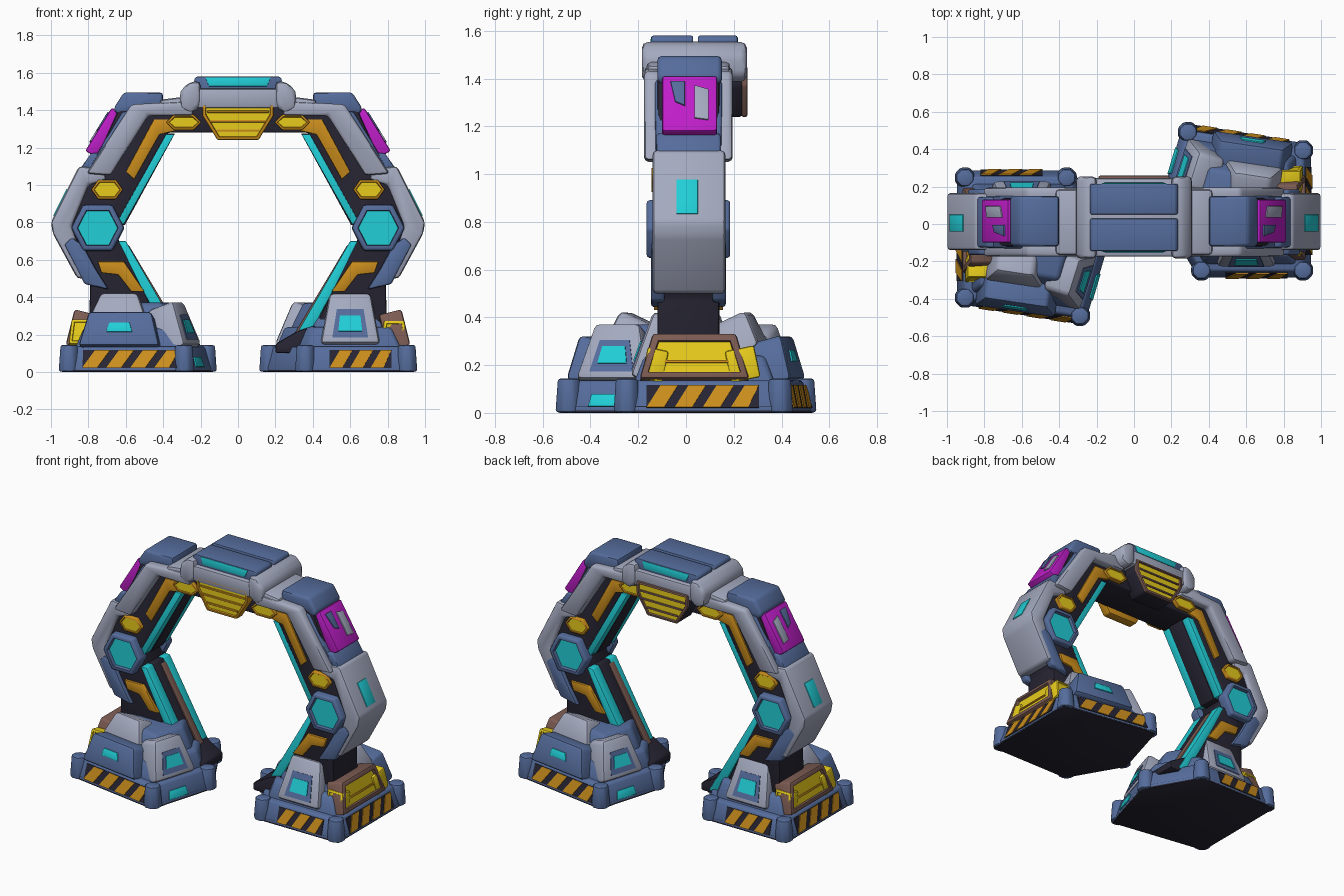
import bpy, bmesh, math
from mathutils import Matrix, Vector

if "Cube" in bpy.data.objects:
    bpy.data.objects.remove(bpy.data.objects["Cube"])

def colour(name, rgb):
    m = bpy.data.materials.new(name)
    m.diffuse_color = (*rgb, 1)
    m.use_nodes = True
    m.node_tree.nodes["Principled BSDF"].inputs["Base Color"].default_value = m.diffuse_color
    return m

GREY = colour("light_grey", (.37, .40, .52))
BLUE = colour("steel_blue", (.09, .15, .33))
DARK = colour("dark_navy", (.02, .018, .032))
CYAN = colour("cyan", (.015, .62, .68))
YELLOW = colour("yellow", (.83, .62, .012))
ORANGE = colour("orange", (.60, .27, .012))
PINK = colour("magenta", (.52, .013, .58))
BROWN = colour("brown", (.2, .105, .085))

YC = .01                                        # depth centre of the arch
I = Matrix.Identity(4)
MX = Matrix.Diagonal((-1, 1, 1, 1))
MY = Matrix.Translation((0, 2 * YC, 0)) @ Matrix.Diagonal((1, -1, 1, 1))
ONE, X, F4 = [I], [I, MX], [I, MX, MY, MX @ MY]
C2 = [I, Matrix.Rotation(math.pi, 4, 'Z')]

def frame(pos, n=(0, -1), tilt=0):
    """Local x runs along a wall, y up it, z out of it; tilt leans it back."""
    n = Vector((*n, 0)).normalized()
    up, t = Vector((0, 0, 1)), math.radians(tilt)
    y, z = up * math.cos(t) - n * math.sin(t), n * math.cos(t) + up * math.sin(t)
    m = Matrix((up.cross(n), y, z)).transposed().to_4x4()
    m.translation = pos
    return m

def slab(name, pts, depth, mat, m=I, copies=ONE, bevel=.012, taper=1, inset=None):
    """Extruded outline with soft edges; inset = (border, sink, colour) on its cap."""
    bm = bmesh.new()
    c = sum((Vector(p) for p in pts), Vector((0, 0))) / len(pts)
    lo = [bm.verts.new((*p, 0)) for p in pts]
    hi = [bm.verts.new((*(c + (Vector(p) - c) * taper), depth)) for p in pts]
    bm.faces.new(lo[::-1])
    bm.faces.new(hi)
    for i in range(len(pts)):
        j = (i + 1) % len(pts)
        bm.faces.new((lo[i], lo[j], hi[j], hi[i]))
    bmesh.ops.recalc_face_normals(bm, faces=bm.faces)
    if bevel:
        bmesh.ops.bevel(bm, geom=bm.edges[:], offset=bevel, segments=2,
                        profile=.5, affect='EDGES', clamp_overlap=True)
    if inset:
        cap = max(bm.faces, key=lambda f: (round(f.calc_center_median().z, 4), f.calc_area()))
        bmesh.ops.inset_region(bm, faces=[cap], thickness=inset[0], depth=0)
        bmesh.ops.inset_region(bm, faces=[cap], thickness=.004, depth=-inset[1])
        cap.material_index = 1
    bm.transform(m)
    source = bm.verts[:] + bm.edges[:] + bm.faces[:]
    for k in copies[1:]:
        new = bmesh.ops.duplicate(bm, geom=source)["geom"]
        bmesh.ops.transform(bm, matrix=k, verts=[v for v in new if isinstance(v, bmesh.types.BMVert)])
    bmesh.ops.recalc_face_normals(bm, faces=bm.faces)
    me = bpy.data.meshes.new(name)
    bm.to_mesh(me)
    bm.free()
    me.materials.append(mat)
    if inset:
        me.materials.append(inset[2])
    me.shade_smooth()
    me.set_sharp_from_angle(angle=math.radians(40))
    ob = bpy.data.objects.new(name, me)
    bpy.context.collection.objects.link(ob)

def prism(name, pts, y0, y1, mat, copies=X, **kw):
    """Front-view outline running from depth y0 back to y1."""
    slab(name, pts, y1 - y0, mat, frame((0, y1, 0)), copies, **kw)

def both(pts):
    return pts + [(-x, z) for x, z in reversed(pts)]

def trap(w, top, h, y=0):
    return [(-w, y), (w, y), (top, y + h), (-top, y + h)]

def hexagon(cx, cz, rx, rz):
    return [(cx + rx * a, cz + rz * b) for a, b in
            ((1, 0), (.55, 1), (-.55, 1), (-1, 0), (-.55, -1), (.55, -1))]

# --- Arch: dark core, inner light strips and the dark liners between them
prism("arch_core", both([(.375, 1.28), (.665, .76), (.35, .12), (.80, .12), (.79, .48),
                         (.92, .78), (.64, 1.40), (.58, 1.43)]), -.12, .14, DARK, ONE)
UPPER = [(.34, 1.27), (.40, 1.27), (.68, .79), (.61, .79)]
LOWER = [(.60, .70), (.65, .70), (.34, .12), (.265, .12)]
prism("upper_light_strip", UPPER, -.115, -.055, CYAN, F4, bevel=.004)
prism("lower_light_strip", LOWER, -.115, -.045, CYAN, F4, bevel=.004)
prism("upper_liner", [(.337, 1.275), (.40, 1.275), (.68, .785), (.605, .785)], -.055, .075, DARK, bevel=.004)
prism("lower_liner", LOWER, -.045, .065, DARK, bevel=.004)
prism("brown_strip", [(-.585, .68), (-.66, .68), (-.34, .12), (-.25, .12)], .02, .075, BROWN, C2, bevel=.006)

# --- Arch: shoulders and upper legs
prism("shoulder_rail", [(.24, 1.37), (.48, 1.37), (.68, 1.05), (.81, 1.06), (.57, 1.43), (.24, 1.45)],
      -.175, -.10, GREY, F4, bevel=.018)
prism("upper_leg_body", [(.52, 1.41), (.62, 1.39), (.80, 1.09), (.70, 1.06)], -.13, .15, BLUE, bevel=.015)
prism("leg_bracket", [(.72, 1.17), (.785, 1.17), (.845, 1.085), (.74, 1.06)], -.125, .145, BLUE)
prism("shoulder_bridge", [(.26, 1.40), (.42, 1.40), (.42, 1.455), (.26, 1.475)], -.165, .185, GREY, bevel=.02)
prism("shoulder_cap", [(.40, 1.38), (.65, 1.375), (.665, 1.41), (.61, 1.495), (.40, 1.495)],
      -.12, .15, BLUE, bevel=.02)
side = frame((.755, .015, 1.145), (1, 0), 31.5)
slab("magenta_panel", trap(.115, .115, .27), .072, PINK, side, X, bevel=.01)
slab("panel_window", [(.02, .06), (.08, .05), (.08, .2), (.02, .22)], .079, GREY, side, X, bevel=.002)
slab("panel_wedge", [(-.02, .12), (-.02, .24), (-.08, .24), (-.06, .14)], .079, BLUE, side, X, bevel=.002)

# --- Arch: knees and lower legs
prism("knee_shell", [(.70, 1.03), (.73, 1.09), (.85, 1.10), (1.0, .80), (.99, .74), (.86, .50),
                     (.80, .50), (.89, .78), (.80, 1.0)], -.14, .165, GREY, bevel=.018)
slab("knee_light", trap(.045, .045, .16), .012, CYAN, frame((.978, .005, .83), (1, 0), 26.5), X, bevel=.003)
prism("shin_plate", [(.89, .72), (.93, .68), (.82, .47), (.69, .44), (.76, .55), (.83, .68)],
      -.147, -.09, BLUE, F4)
prism("knee_hexagon", hexagon(.75, .77, .145, .125), -.165, -.09, BLUE, F4, taper=.96,
      inset=(.016, .022, CYAN))
prism("knee_vent", hexagon(.70, .975, .085, .052), -.145, -.10, ORANGE, F4, bevel=.006,
      inset=(.006, .006, YELLOW))
prism("inner_trim", [(.33, 1.29), (.42, 1.27), (.555, 1.03), (.60, 1.07), (.45, 1.35), (.33, 1.35)],
      -.13, -.11, ORANGE, F4, bevel=.004)
prism("shin_trim", [(.50, .43), (.57, .43), (.64, .52), (.73, .53), (.75, .59), (.61, .59)],
      -.135, -.11, ORANGE, F4, bevel=.004)
prism("beam_vent", hexagon(.29, 1.335, .095, .042), -.15, -.11, ORANGE, F4, bevel=.006,
      inset=(.006, .006, YELLOW))

# --- Crown block: grey ends and ledge, blue top slabs with lights on their outer walls
prism("crown_end", [(.20, 1.42), (.25, 1.38), (.31, 1.41), (.31, 1.50), (.26, 1.55), (.20, 1.555)],
      -.185, .255, GREY, X, bevel=.025)
prism("crown_centre", both([(.24, 1.41), (.24, 1.515)]), -.175, .245, GREY, ONE, bevel=.015)
prism("crown_core", both([(.22, 1.45), (.22, 1.555)]), -.11, .18, GREY, ONE, bevel=.005)
for i, (y0, y1) in enumerate([(-.145, .03), (.05, .215)]):
    prism("crown_slab_%d" % (i + 1), both([(.225, 1.48), (.235, 1.565), (.22, 1.58)]), y0, y1, BLUE, ONE, bevel=.008)
for tag, y, n in (("front", -.137, (0, -1)), ("back", .207, (0, 1))):
    slab("crown_light_" + tag, trap(.155, .175, .047, .013), .016, CYAN, frame((0, y, 1.513), n, 6), bevel=.002)

# Yellow grilles under the crown
GRILLE = [(-.11, 0), (.11, 0), (.19, .13), (.19, .21), (-.19, .21), (-.19, .13)]
prism("grille_block", [(x, z + 1.24) for x, z in GRILLE], .1, .238, DARK, ONE)
for tag, y, n, mat, d in (("front", -.11, (0, -1), ORANGE, .065), ("back", .232, (0, 1), BROWN, .026)):
    m = frame((0, y, 1.24), n)
    slab("grille_" + tag, GRILLE, d, mat, m, bevel=.008, inset=(.009, .010, YELLOW))
    for k, w in enumerate((.115, .15, .165)):
        slab("grille_bar_%s_%d" % (tag, k + 1), trap(w, w, .012, .045 + .05 * k), d - .002, mat, m, bevel=.003)

# --- Feet: built at -x and repeated by a half turn
BASE = [(-.95, .29), (-.95, -.43), (-.26, -.54), (-.125, -.08), (-.34, .29)]
CEN = sum((Vector(p) for p in BASE), Vector((0, 0))) / 5

def scaled(s):
    return [tuple(CEN + (Vector(p) - CEN) * s) for p in BASE]

def lift(z):
    return Matrix.Translation((0, 0, z))

slab("foot_sole", scaled(.985), .03, DARK, I, C2, bevel=.004)
slab("foot_base", BASE, .13, BLUE, lift(.006), C2, bevel=.014, taper=.9)
slab("foot_tier", scaled(.82), .12, BLUE, lift(.12), C2, bevel=.02, taper=.85)
slab("foot_hub", scaled(.62), .14, BLUE, lift(.23), C2, bevel=.02, taper=.72)
prism("inner_step", [(-.45, .10), (-.45, .26), (-.32, .22), (-.20, .15), (-.20, .10)],
      -.10, .13, DARK, C2)

# Corner bumpers on the base
for i, p in enumerate(BASE):
    c = CEN + (Vector(p) - CEN) * .89
    ring = [(c.x + .06 * math.cos((a + .5) * math.pi / 4), c.y + .06 * math.sin((a + .5) * math.pi / 4))
            for a in range(8)]
    slab("corner_bumper_%d" % (i + 1), ring, .142, BLUE, lift(.002), C2, bevel=.012, taper=.82)

# Hazard stripes and light plate along the base walls
for tag, i, w, shift in (("outer", 0, .235, 0), ("front", 1, .26, .03), ("back", 4, .165, .01), ("light", 2, .075, -.03)):
    p, q = Vector(BASE[i]), Vector(BASE[(i + 1) % 5])
    n = Vector(((q - p).y, -(q - p).x)).normalized()
    mid = (p + q) / 2
    if n.dot(mid - CEN) < 0:
        n = -n
    tilt = math.degrees(math.atan(.1 * n.dot(mid - CEN) / .13))
    m = frame((mid.x, mid.y, .006), n, tilt) @ Matrix.Translation((shift, 0, 0))
    if tag == "light":
        slab("base_light", trap(w, w * .85, .055, .02), .008, CYAN, m, C2, bevel=.002)
        continue
    slab("hazard_plate_" + tag, trap(w, w, .1, .015), .005, DARK, m, C2, bevel=0)
    count = 3 if tag == "back" else 4
    step = 2 * w / count
    for k in range(count):
        x = -w + k * step
        slab("hazard_%s_%d" % (tag, k + 1), [(x, .016), (x + step * .62, .016),
             (min(x + step * 1.12, w), .114), (x + step * .5, .114)], .009, ORANGE, m, C2, bevel=0)

# Pods around the foot
F = (-.147, -.989)
slab("front_block", trap(.22, .17, .19), .2, BLUE, frame((-.61, -.28, .09), F, 15), C2, bevel=.02)
slab("front_block_light", trap(.07, .055, .05, .075), .207, CYAN, frame((-.61, -.28, .09), F, 15), C2, bevel=.003)
slab("front_pod", trap(.16, .10, .16), .2, GREY, frame((-.62, -.15, .2), F, 25), C2, bevel=.025)
for tag, pos, n, w, top, h in (("inner_pod", (-.38, -.27, .09), (.955, -.3), .16, .10, .25),
                               ("back_pod", (-.6, .085, .1), (0, 1), .16, .11, .29)):
    m = frame(pos, n, 20)
    slab(tag, trap(w, top, h), .16, GREY, m, C2, bevel=.025)
    slab(tag + "_panel", trap(w * .60, top * .65, h * .56, .03), .164, BLUE, m, C2, bevel=0)
    slab(tag + "_light", trap(w * .40, top * .50, h * .30, .065), .169, CYAN, m, C2, bevel=0)

# Brown side frame with yellow lamps on its face and both ends
m = frame((-.80, -.035, .115), (-1, 0), 14)
slab("side_frame", trap(.23, .175, .195), .125, BROWN, m, C2, bevel=.014, inset=(.022, .018, YELLOW))
slab("side_lamp_bar", trap(.17, .165, .012, .07), .116, ORANGE, m, C2, bevel=.003)
for tag, y, n, d in (("front", -.19, (0, -1), .125), ("back", .10, (0, 1), .09)):
    slab("end_lamp_" + tag, trap(.07, .055, .135), d, YELLOW, frame((-.835, y, .125), n, 12), C2,
         bevel=.01, inset=(.008, .006, YELLOW))
